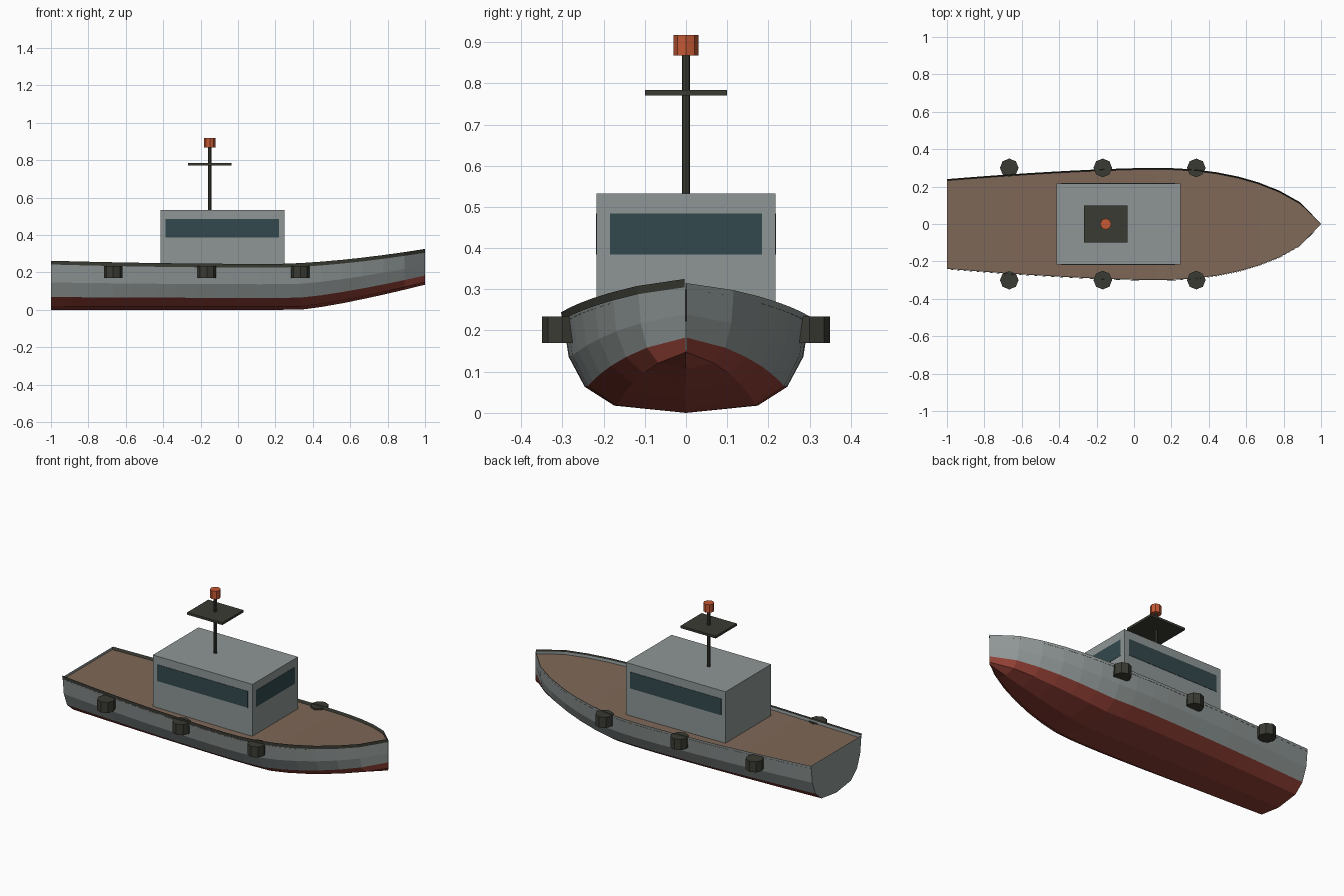
import bpy
import bmesh
from mathutils import Matrix

if "Cube" in bpy.data.objects:
    bpy.data.objects.remove(bpy.data.objects["Cube"], do_unlink=True)


def material(name, rgb):
    m = bpy.data.materials.new(name)
    m.use_nodes = True
    m.diffuse_color = (*rgb, 1)
    m.node_tree.nodes["Principled BSDF"].inputs["Base Color"].default_value = (*rgb, 1)
    return m


grey = material("grey paint", (0.27, 0.305, 0.3))
red = material("red bottom paint", (0.3, 0.053, 0.038))
brown = material("brown deck", (0.21, 0.138, 0.095))
dark = material("dark trim", (0.043, 0.043, 0.034))
glass = material("window glass", (0.033, 0.066, 0.076))
orange = material("orange lamp", (0.56, 0.1, 0.035))


def finish(name, bm, *mats):
    mesh = bpy.data.meshes.new(name)
    bm.to_mesh(mesh)
    bm.free()
    for m in mats:
        mesh.materials.append(m)
    ob = bpy.data.objects.new(name, mesh)
    bpy.context.collection.objects.link(ob)
    return ob


def loft(rows):
    """Quads between neighbouring rows of points, returns bmesh and vertex rows."""
    bm = bmesh.new()
    verts = [[bm.verts.new(p) for p in row] for row in rows]
    for a, b in zip(verts, verts[1:]):
        for j in range(len(a) - 1):
            f = bm.faces.new((a[j], a[j + 1], b[j + 1], b[j]))
            f.material_index = j
    return bm, verts


def box(name, mat, x, y, z):
    """Box from (low, high) pairs on each axis."""
    bm = bmesh.new()
    bmesh.ops.create_cube(bm, size=1)
    for v in bm.verts:
        v.co = [r[0] if c < 0 else r[1] for c, r in zip(v.co, (x, y, z))]
    return finish(name, bm, mat)


def cylinder(name, mat, x, y, z, radius, sides=8):
    bm = bmesh.new()
    place = Matrix.Translation((x, y, sum(z) / 2))
    bmesh.ops.create_cone(bm, cap_ends=True, segments=sides, radius1=radius,
                          radius2=radius, depth=z[1] - z[0], matrix=place)
    return finish(name, bm, mat)


# Hull lines: half breadth, sheer and keel height along x
def breadth(x):
    if x > 0.1:
        t = min((x - 0.1) / 0.9, 1)
        return max(0.3 * (1 - t ** 2.3) ** 0.71, 0.001)
    return 0.3 - 0.06 * ((0.1 - x) / 1.1) ** 1.5


def sheer(x):
    if x > 0.2:
        return 0.235 + 0.08 * ((x - 0.2) / 0.8) ** 1.6
    return 0.235 + 0.017 * ((0.2 - x) / 1.2) ** 2


def keel(x):
    return 0.134 * max((x - 0.33) / 0.67, 0) ** 1.25


stations = [-1 + i / 9 for i in range(19)]
section = [(1, 1), (0.95, 0.58), (0.82, 0.27), (0.58, 0.075), (0, 0)]
section = [(-w, h) for w, h in section] + section[-2::-1]

# Hull shell with red bottom strakes and a flat transom
bm, rows = loft([[(x, w * breadth(x), keel(x) + h * (sheer(x) - keel(x)))
                  for w, h in section] for x in stations])
for f in bm.faces:
    f.material_index = 1 if 2 <= f.material_index <= 5 else 0
bm.faces.new(rows[0][::-1])
finish("hull", bm, grey, red)

# Deck just below the sheer
bm, rows = loft([[(x, s * (breadth(x) - 0.001), sheer(x) - 0.015) for s in (1, -1)]
                 for x in stations])
finish("deck", bm, brown)

# Rail strips: outside and above the right gunwale, inside the left one
for name, top, bottom in (("right_rail", (-1, 0.003, 0.01), (-1, 0.002, -0.01)),
                          ("left_rail", (1, -0.002, -0.001), (1, -0.008, -0.0145))):
    bm, rows = loft([[(x, side * max(breadth(x) + out, 0), sheer(x) + up)
                      for side, out, up in (top, bottom)] for x in stations])
    finish(name, bm, dark)

# Wheelhouse with side and forward windows
box("cabin", grey, (-0.415, 0.248), (-0.217, 0.217), (0.2, 0.533))
for name, s in (("right_window", -1), ("left_window", 1)):
    box(name, glass, (-0.387, 0.218), sorted((s * 0.214, s * 0.219)), (0.385, 0.484))
box("forward_window", glass, (0.245, 0.2495), (-0.185, 0.185), (0.385, 0.484))

# Mast, platform and lamp
cylinder("mast", dark, -0.151, 0, (0.53, 0.872), 0.01)
box("mast_platform", dark, (-0.268, -0.034), (-0.1, 0.1), (0.77, 0.784))
cylinder("mast_lamp", orange, -0.151, 0, (0.868, 0.917), 0.03)

# Fenders along both sides
for side, y in (("right", -0.3), ("left", 0.3)):
    for spot, x in (("aft", -0.667), ("middle", -0.167), ("forward", 0.333)):
        cylinder(f"{side}_{spot}_fender", dark, x, y, (0.17, 0.234), 0.05)
